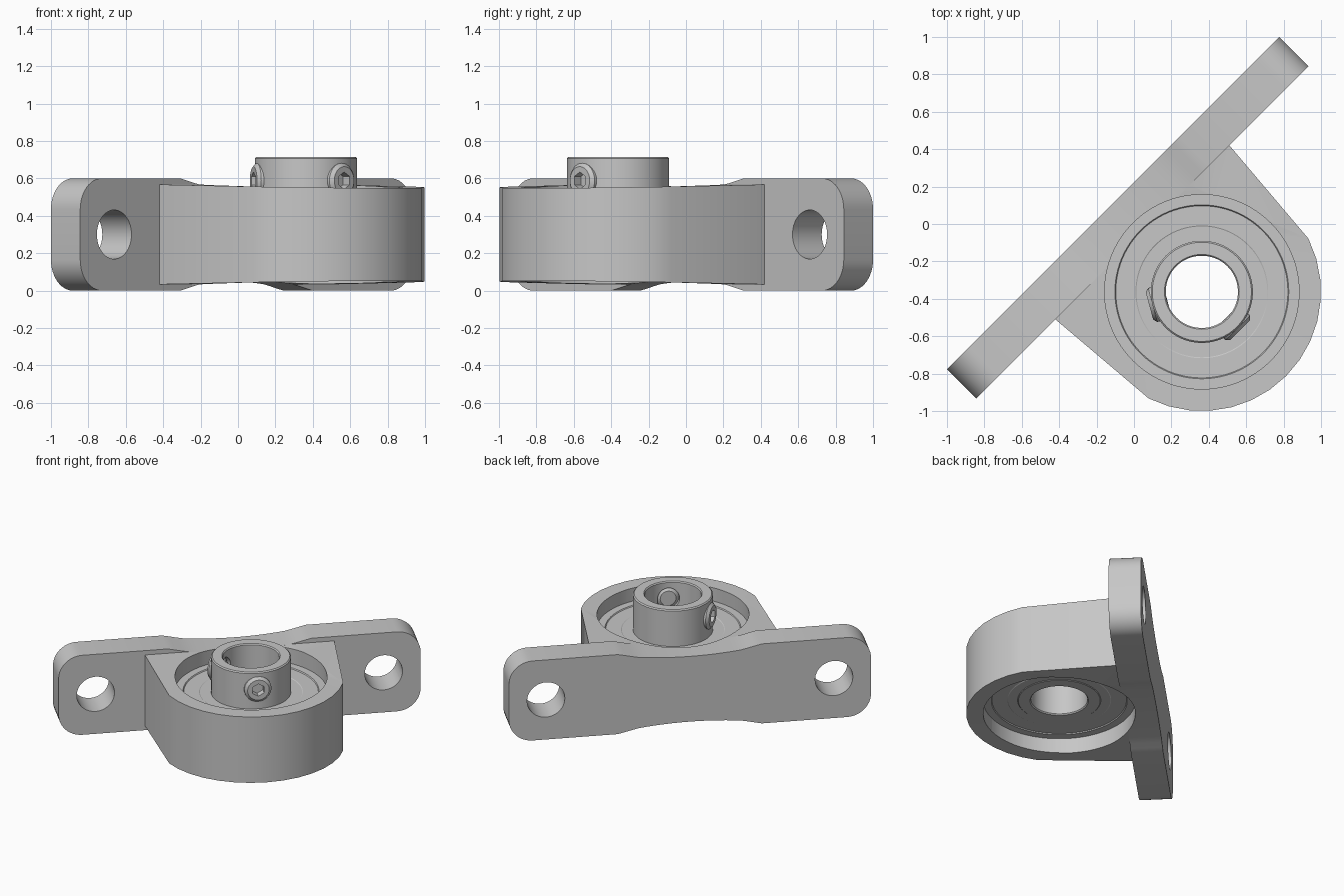
import bpy, bmesh, math
from mathutils import Matrix

cube = bpy.data.objects.get("Cube")
if cube:
    bpy.data.objects.remove(cube, do_unlink=True)

AXIS_Y = -0.513      # bearing axis in the unrotated frame
MID_Z = 0.3          # plane of symmetry of the casting
TURN = Matrix.Rotation(math.radians(45), 4, 'Z')

grey = bpy.data.materials.new("cast_grey")
grey.use_nodes = True
colour = (0.57, 0.57, 0.57, 1)
grey.diffuse_color = colour
grey.node_tree.nodes["Principled BSDF"].inputs["Base Color"].default_value = colour


def finish(name, bm):
    bmesh.ops.recalc_face_normals(bm, faces=bm.faces)
    if bm.calc_volume(signed=True) < 0:
        bmesh.ops.reverse_faces(bm, faces=bm.faces)
    mesh = bpy.data.meshes.new(name)
    bm.to_mesh(mesh)
    bm.free()
    mesh.materials.append(grey)
    obj = bpy.data.objects.new(name, mesh)
    bpy.context.collection.objects.link(obj)
    return obj


def bridge(bm, rings, closed):
    """Quads between successive closed loops of vertices."""
    n = len(rings[0])
    for k in range(len(rings) if closed else len(rings) - 1):
        p, q = rings[k], rings[(k + 1) % len(rings)]
        for i in range(n):
            j = (i + 1) % n
            bm.faces.new((p[i], p[j], q[j], q[i]))


def loft(name, loops):
    """Capped solid through matching loops of points."""
    bm = bmesh.new()
    rings = [[bm.verts.new(p) for p in loop] for loop in loops]
    bridge(bm, rings, False)
    caps = [bm.faces.new(rings[0]), bm.faces.new(rings[-1])]
    bmesh.ops.triangulate(bm, faces=caps)
    return finish(name, bm)


def lathe(name, profile, matrix, steps):
    """Closed (radius, height) profile revolved about z."""
    bm = bmesh.new()
    rings = []
    for s in range(steps):
        t = math.tau * s / steps
        rings.append([bm.verts.new((r * math.cos(t), r * math.sin(t), z)) for r, z in profile])
    bridge(bm, rings, True)
    bmesh.ops.remove_doubles(bm, verts=bm.verts, dist=1e-5)
    bm.transform(matrix)
    return finish(name, bm)


def rod(name, radius, depth, matrix, steps=48):
    bm = bmesh.new()
    bmesh.ops.create_cone(bm, cap_ends=True, segments=steps, radius1=radius,
                          radius2=radius, depth=depth, matrix=matrix)
    return finish(name, bm)


def cut(obj, cutter):
    mod = obj.modifiers.new("cut", 'BOOLEAN')
    mod.operation = 'DIFFERENCE'
    mod.solver = 'EXACT'
    mod.object = cutter
    bpy.context.view_layer.objects.active = obj
    bpy.ops.object.modifier_apply(modifier=mod.name)
    bpy.data.objects.remove(cutter, do_unlink=True)


def bore():
    return rod("bore_cutter", 0.52, 2, Matrix.Translation((0, AXIS_Y, MID_Z)), 96)


def waist(x):
    """Top height of the plate's narrowed middle."""
    x = abs(x)
    if x > 0.36:
        return min(0.6, 0.567 + (x - 0.36) * 0.24)
    return 0.546 + 0.021 * (x / 0.36) ** 2


# Mounting plate: vertical sections from one rounded end to the other
half, radius = 1.257, 0.165
end = []
for i in range(13):
    t = math.radians(180 - 90 * i / 12)
    end.append((-half + radius + radius * math.cos(t), 0.6 - radius + radius * math.sin(t)))
middle = [(-0.5 + 0.05 * i, waist(-0.5 + 0.05 * i)) for i in range(21)]
top = end + middle + [(-x, z) for x, z in reversed(end)]
FRONT, BACK = -0.064, 0.157
plate = loft("mounting_plate",
             [[(x, FRONT, z), (x, BACK, z), (x, BACK, 0.6 - z), (x, FRONT, 0.6 - z)]
              for x, z in top])
for side in (-1, 1):
    place = Matrix.Translation((side, 0, MID_Z)) @ Matrix.Rotation(math.pi / 2, 4, 'X')
    cut(plate, rod("hole_cutter", 0.131, 1, place))
cut(plate, bore())


# Bearing housing: tapered sides running into a round nose
def housing_top(x, y):
    if y > -0.1:
        return min(0.567, waist(x))
    return 0.556 + 0.008 * (y + 0.714) / 0.44


shape = []
for i in range(15):
    t = math.radians(198.5 + 143 * i / 14)
    shape.append((0.637 * math.cos(t), AXIS_Y + 0.637 * math.sin(t)))
shape.append((0.658, -0.06))
shape += [(0.36 - 0.06 * i, -0.06) for i in range(13)]
shape.append((-0.658, -0.06))
upper = [(x, y, housing_top(x, y)) for x, y in shape]
housing = loft("bearing_housing", [[(x, y, 0.6 - z) for x, y, z in upper], upper])
cut(housing, bore())

# Bearing insert: recessed races, faint seal steps and locking collar
section = [(0.193, 0.163), (0.2, 0.155), (0.28, 0.155), (0.285, 0.159), (0.35, 0.159),
           (0.355, 0.162), (0.46, 0.162), (0.465, 0.155), (0.524, 0.155),
           (0.524, 0.45), (0.465, 0.45), (0.46, 0.443), (0.355, 0.443), (0.35, 0.44),
           (0.273, 0.44), (0.273, 0.707), (0.265, 0.715), (0.2, 0.715), (0.193, 0.707)]
bearing = lathe("bearing_insert", section, Matrix.Translation((0, AXIS_Y, 0)), 96)

# Set screws with hexagon sockets, threaded through the collar
screws = []
for label, angle in (("front", 270), ("side", 150)):
    place = (Matrix.Translation((0, AXIS_Y, 0.588)) @ Matrix.Rotation(math.radians(angle), 4, 'Z')
             @ Matrix.Rotation(math.pi / 2, 4, 'Y'))
    cut(bearing, rod("thread_cutter", 0.078, 0.3, place @ Matrix.Translation((0, 0, 0.25))))
    screw = lathe(label + "_set_screw",
                  [(0, 0.19), (0.055, 0.19), (0.079, 0.208), (0.079, 0.255), (0.094, 0.255),
                   (0.094, 0.272), (0.075, 0.29), (0, 0.29)], place, 32)
    socket = place @ Matrix.Translation((0, 0, 0.29)) @ Matrix.Rotation(math.pi / 6, 4, 'Z')
    cut(screw, rod("socket_cutter", 0.046, 0.1, socket, 6))
    screws.append(screw)

# Turn the whole assembly and shade it
bpy.ops.object.select_all(action='DESELECT')
for obj in [plate, housing, bearing] + screws:
    obj.data.transform(TURN)
    obj.select_set(True)
    bpy.context.view_layer.objects.active = obj
bpy.ops.object.shade_smooth_by_angle(angle=math.radians(25))
